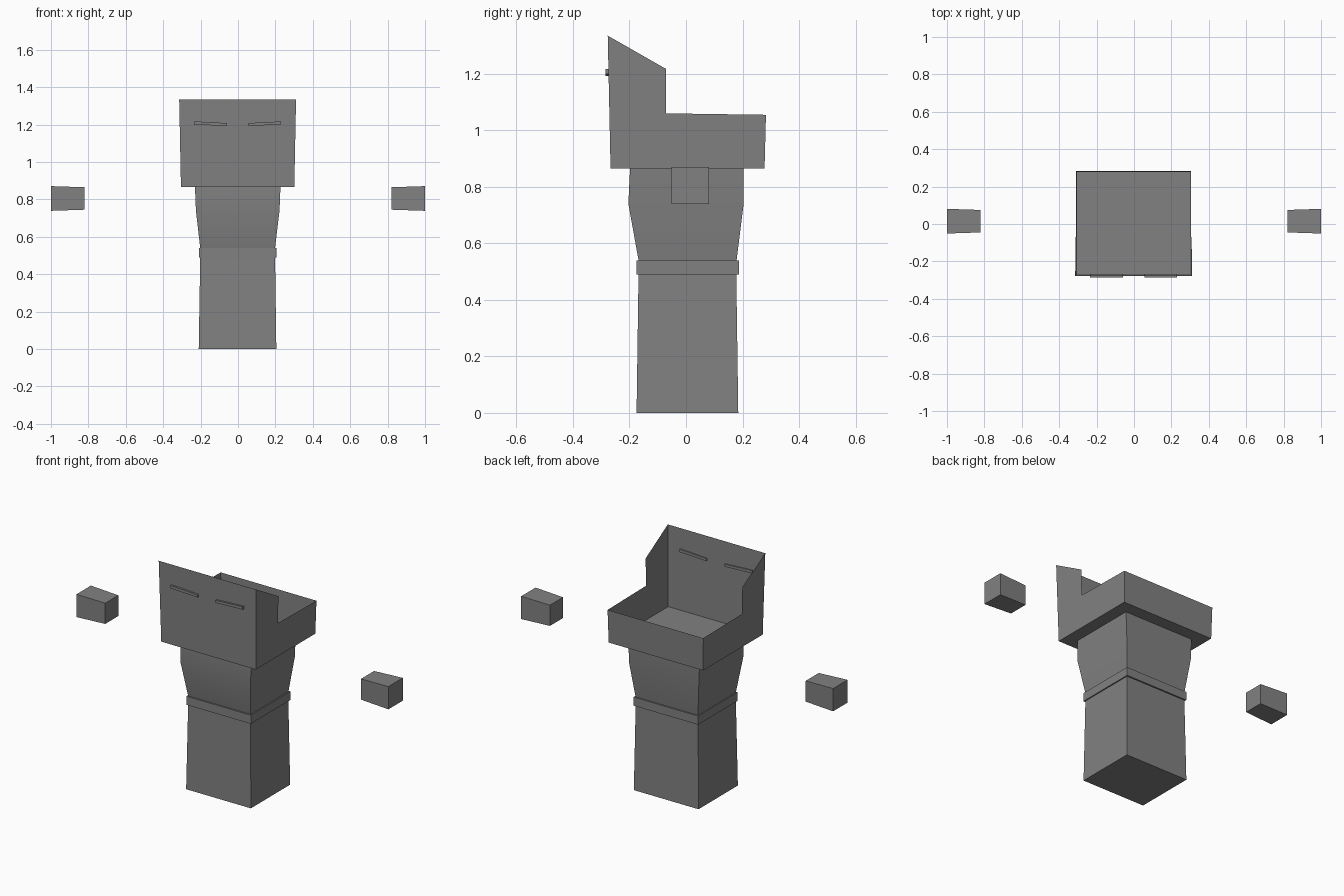
import bpy, bmesh

if "Cube" in bpy.data.objects:
    bpy.data.objects.remove(bpy.data.objects["Cube"])

grey = bpy.data.materials.new("grey")
grey.diffuse_color = (0.22, 0.22, 0.22, 1)
grey.use_nodes = True
grey.node_tree.nodes["Principled BSDF"].inputs["Base Color"].default_value = grey.diffuse_color


def make(name, verts, faces, smooth=False):
    bm = bmesh.new()
    vs = [bm.verts.new(v) for v in verts]
    for f in faces:
        bm.faces.new([vs[i] for i in f])
    bmesh.ops.recalc_face_normals(bm, faces=bm.faces)
    mesh = bpy.data.meshes.new(name)
    bm.to_mesh(mesh)
    bm.free()
    mesh.materials.append(grey)
    ob = bpy.data.objects.new(name, mesh)
    bpy.context.collection.objects.link(ob)
    if smooth:
        bpy.ops.object.select_all(action='DESELECT')
        bpy.context.view_layer.objects.active = ob
        ob.select_set(True)
        bpy.ops.object.shade_smooth_by_angle(angle=0.6)
    return ob


def stack(name, rings, smooth=False):
    """Closed box column from rings of (z, x0, x1, y0, y1)."""
    verts, faces = [], []
    for z, x0, x1, y0, y1 in rings:
        verts += [(x0, y0, z), (x1, y0, z), (x1, y1, z), (x0, y1, z)]
    for r in range(len(rings) - 1):
        for i in range(4):
            a, b = r * 4 + i, r * 4 + (i + 1) % 4
            faces.append((a, b, b + 4, a + 4))
    n = len(verts)
    faces += [(3, 2, 1, 0), (n - 4, n - 3, n - 2, n - 1)]
    return make(name, verts, faces, smooth)


# Lower body, belt and flared torso
stack("legs", [(0, -0.21, 0.205, -0.175, 0.185), (0.49, -0.202, 0.198, -0.168, 0.178)])
stack("belt", [(0.49, -0.208, 0.205, -0.176, 0.187), (0.54, -0.208, 0.205, -0.176, 0.187)])
stack("torso", [(0.54, -0.202, 0.198, -0.168, 0.179),
                (0.74, -0.225, 0.222, -0.204, 0.204),
                (0.865, -0.23, 0.227, -0.198, 0.204)], smooth=True)

# Open thin-walled head: side outline swept between the two sides
outline = [(-0.267, 0.865), (-0.277, 1.335), (-0.07, 1.217),
           (-0.07, 1.06), (0.283, 1.055), (0.278, 0.865)]
verts = []
for s in (-1, 1):
    for y, z in outline:
        verts.append((s * (0.303 + 0.02 * (z - 0.865)) - 0.002, y, z))
make("head", verts, [(0, 1, 2, 3, 4, 5), (11, 10, 9, 8, 7, 6),
                     (0, 1, 7, 6), (4, 5, 11, 10), (5, 0, 6, 11)])

# Slanted eye slits and floating hands, mirrored
for side, s in (("left", -1), ("right", 1)):
    eye = []
    for y in (-0.285, -0.268):
        for x, z in ((0.058, 1.193), (0.232, 1.2), (0.232, 1.217), (0.058, 1.208)):
            eye.append((s * x - 0.002, y, z))
    hand = []
    for x, d in ((0.82, 0.06), (1.0, 0.066)):
        for u, v in ((-1, -1), (1, -1), (1, 1), (-1, 1)):
            hand.append((s * x, 0.015 + u * d, 0.805 + v * d))
    box = [(0, 1, 2, 3), (7, 6, 5, 4)] + [
        (i, (i + 1) % 4, (i + 1) % 4 + 4, i + 4) for i in range(4)]
    make(side + "_eye", eye, box)
    make(side + "_hand", hand, box)
